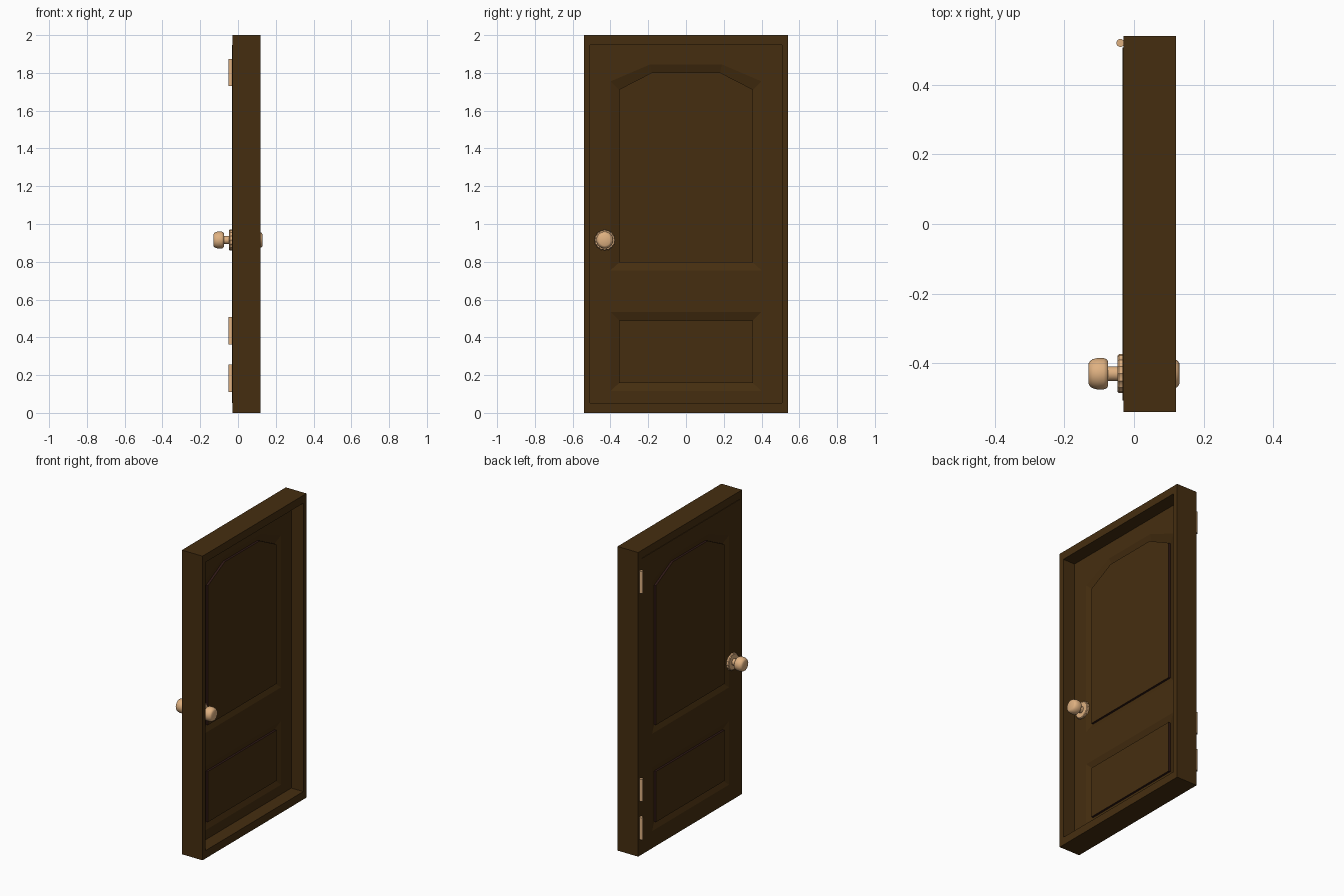
import bpy, bmesh, math

if "Cube" in bpy.data.objects:
    bpy.data.objects.remove(bpy.data.objects["Cube"])


def material(name, rgb):
    m = bpy.data.materials.new(name)
    m.diffuse_color = (*rgb, 1)
    m.use_nodes = True
    m.node_tree.nodes["Principled BSDF"].inputs["Base Color"].default_value = m.diffuse_color
    return m


WOOD = material("dark brown wood", (0.060, 0.027, 0.005))
GROOVE = material("deep maroon groove", (0.030, 0.010, 0.008))
BRASS = material("pale brass", (0.74, 0.44, 0.22))


def finish(name, bm, mats, smooth=None):
    bmesh.ops.remove_doubles(bm, verts=bm.verts, dist=0.00001)
    me = bpy.data.meshes.new(name)
    bm.to_mesh(me)
    bm.free()
    for m in mats:
        me.materials.append(m)
    if smooth:
        me.shade_smooth()
        me.set_sharp_from_angle(angle=math.radians(smooth))
    ob = bpy.data.objects.new(name, me)
    bpy.context.collection.objects.link(ob)
    return ob


def rect(y, z0, z1):
    # counter-clockwise when seen from +x
    return [(-y, z0), (y, z0), (y, z1), (-y, z1)]


def bridge(bm, a, b, flip=False, mat=0):
    n = len(a)
    for i in range(n):
        j = (i + 1) % n
        q = [a[i], a[j], b[j], b[i]]
        bm.faces.new(q[::-1] if flip else q).material_index = mat


def loop(bm, pts, x):
    return [bm.verts.new((x, y, z)) for y, z in pts]


# frame: rectangular ring swept through outer and inner edges
X0, X1 = -0.03, 0.12
OUT, INN = rect(0.54, 0, 2), rect(0.507, 0.052, 1.948)
bm = bmesh.new()
rings = [loop(bm, OUT, X0), loop(bm, OUT, X1), loop(bm, INN, X1), loop(bm, INN, X0)]
for k in range(4):
    bridge(bm, rings[k], rings[(k + 1) % 4])
finish("door_frame", bm, [WOOD])

# door leaf: rails and stiles around two raised panels, same on both sides
T, DEPTH = 0.033, 0.016
W, B, H = 0.507, 0.052, 1.948
flats = [
    [(-W, B), (-0.4, B), (-0.4, H), (-W, H)],
    [(0.4, B), (W, B), (W, H), (0.4, H)],
    rect(0.4, B, 0.115),
    rect(0.4, 0.535, 0.755),
    [(-0.4, 1.755), (-0.19, 1.845), (0.19, 1.845), (0.4, 1.755), (0.4, H), (-0.4, H)],
]


def arched(y, z0, z1, yt, zt):
    return [(-y, z0), (y, z0), (y, z1), (yt, zt), (-yt, zt), (-y, z1)]


panels = [
    (rect(0.4, 0.115, 0.535), rect(0.355, 0.157, 0.49)),
    (arched(0.4, 0.755, 1.755, 0.19, 1.845), arched(0.355, 0.795, 1.712, 0.18, 1.802)),
]
bm = bmesh.new()
for s in (1, -1):
    def cap(vs):
        bm.faces.new(vs if s > 0 else vs[::-1])
    for f in flats:
        cap(loop(bm, f, s * T))
    for outer, inner in panels:
        a = loop(bm, outer, s * T)
        g = loop(bm, inner, s * (T - DEPTH))
        t = loop(bm, inner, s * (T - 0.002))
        bridge(bm, a, g, s < 0)
        bridge(bm, g, t, s < 0, 1)
        cap(t)
edge = rect(W, B, H)
bridge(bm, loop(bm, edge, -T), loop(bm, edge, T))
finish("door_leaf", bm, [WOOD, GROOVE])


def lathe(name, profile, y, z, s, segs=32, scallop=0.0):
    # closed turning about the x axis
    bm = bmesh.new()
    rings = []
    for x, r in profile:
        ring = []
        for i in range(segs):
            a = 2 * math.pi * i / segs
            rr = r * (1 - scallop * (i % 2))
            ring.append(bm.verts.new((s * x, y + rr * math.cos(a), z + rr * math.sin(a))))
        rings.append(ring)
    for a, b in zip(rings, rings[1:]):
        bridge(bm, a, b)
    bm.faces.new(rings[0])
    bm.faces.new(rings[-1])
    bmesh.ops.recalc_face_normals(bm, faces=bm.faces)
    return finish(name, bm, [BRASS], 35)


# knobs and scalloped backplates on both sides
KNOB = [(0.04, 0.021), (0.074, 0.021), (0.074, 0.035), (0.079, 0.042), (0.087, 0.045),
        (0.106, 0.045), (0.118, 0.042), (0.126, 0.037), (0.130, 0.030)]
PLATE = [(0.030, 0.056), (0.043, 0.056), (0.047, 0.052)]
for s, side in ((1, "inner"), (-1, "outer")):
    lathe(side + "_knob", KNOB, -0.43, 0.915, s)
    lathe(side + "_backplate", PLATE, -0.43, 0.915, s, 32, 0.07)

# hinge barrels
for i, zc in enumerate((0.183, 0.435, 1.802)):
    bm = bmesh.new()
    bmesh.ops.create_cone(bm, cap_ends=True, segments=16, radius1=0.0115, radius2=0.0115, depth=0.145)
    ob = finish("hinge_%d" % (i + 1), bm, [BRASS], 35)
    ob.location = (-0.039, 0.52, zc)
